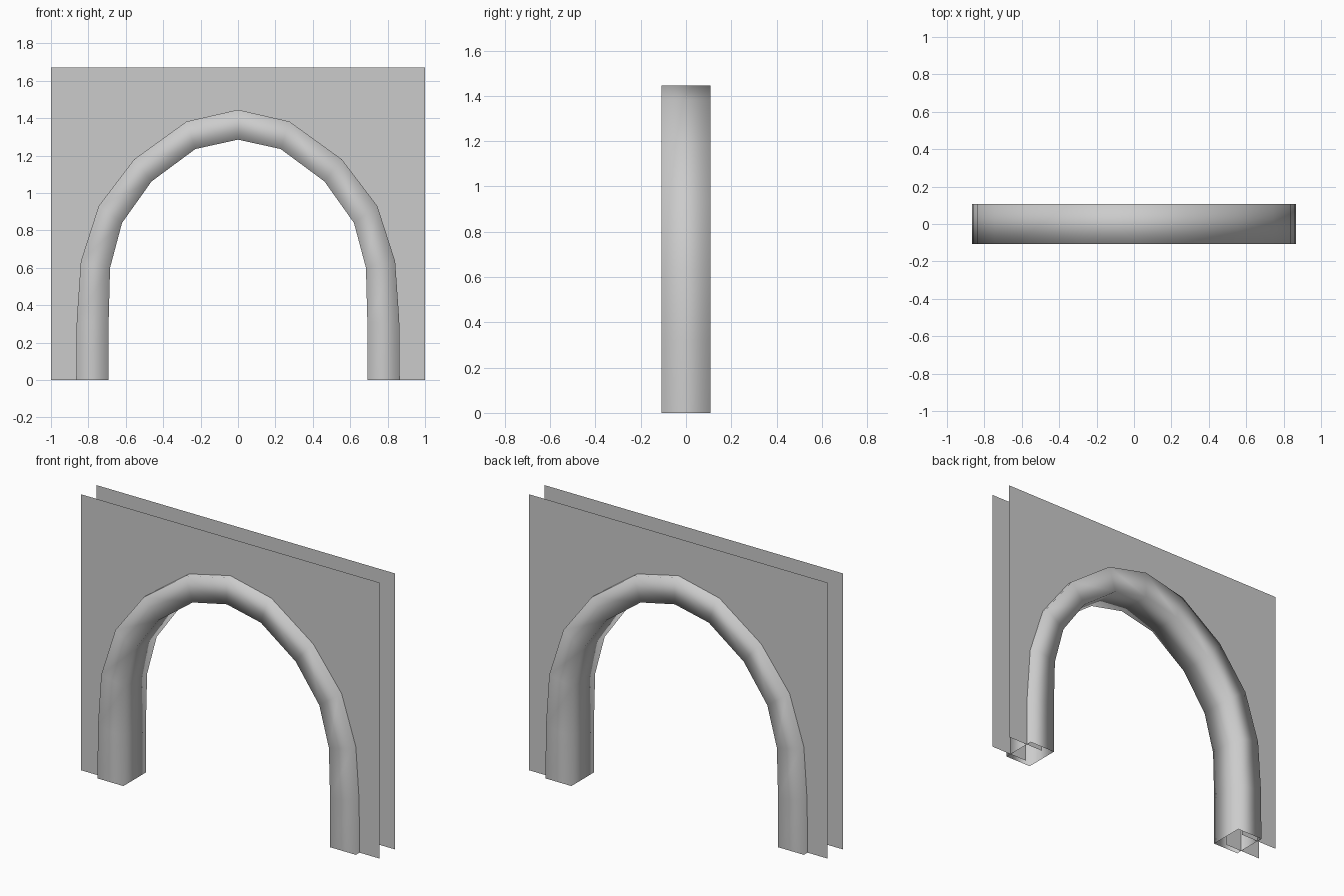
import bpy

if "Cube" in bpy.data.objects:
    bpy.data.objects.remove(bpy.data.objects["Cube"])

# Right half of the arch, foot to crown: outer and inner edge (x, z)
OUTER = [(0.865, 0), (0.862, 0.32), (0.84, 0.635), (0.745, 0.93),
         (0.555, 1.18), (0.275, 1.382), (0, 1.445)]
INNER = [(0.692, 0), (0.692, 0.3), (0.684, 0.6), (0.62, 0.84),
         (0.462, 1.062), (0.228, 1.235), (0, 1.285)]
DEPTH = 0.108      # half depth of the arch
PANEL_Y = 0.073    # distance of each wall panel from the middle
TOP = 1.67


def mirrored(half):
    """Full path from the right foot over the crown to the left foot."""
    return half + [(-x, z) for x, z in reversed(half[:-1])]


def make_object(name, verts, faces, smooth=False):
    mesh = bpy.data.meshes.new(name)
    mesh.from_pydata(verts, [], faces)
    mesh.polygons.foreach_set("use_smooth", [smooth] * len(faces))
    mesh.update()
    obj = bpy.data.objects.new(name, mesh)
    bpy.context.collection.objects.link(obj)
    return obj


# Arch trim: four-sided tube, softly shaded, open at the feet
verts, faces = [], []
for (ox, oz), (ix, iz) in zip(mirrored(OUTER), mirrored(INNER)):
    verts += [(ox, -DEPTH, oz), (ox, DEPTH, oz), (ix, DEPTH, iz), (ix, -DEPTH, iz)]
for i in range(len(verts) // 4 - 1):
    for k in range(4):
        a, b = i * 4 + k, i * 4 + (k + 1) % 4
        faces.append((a, b, b + 4, a + 4))
make_object("arch_trim", verts, faces, smooth=True)

# Thin wall panels, with an arched opening whose edge is hidden in the trim
middle = [((o[0] + i[0] * 2) / 3, (o[1] + i[1] * 2) / 3) for o, i in zip(OUTER, INNER)]
outline = mirrored(middle) + [(-1, 0), (-1, TOP), (1, TOP), (1, 0)]
for name, y in (("front_wall", -PANEL_Y), ("back_wall", PANEL_Y)):
    face = list(range(len(outline)))
    if y < 0:
        face.reverse()
    make_object(name, [(x, y, z) for x, z in outline], [face[::-1]])
